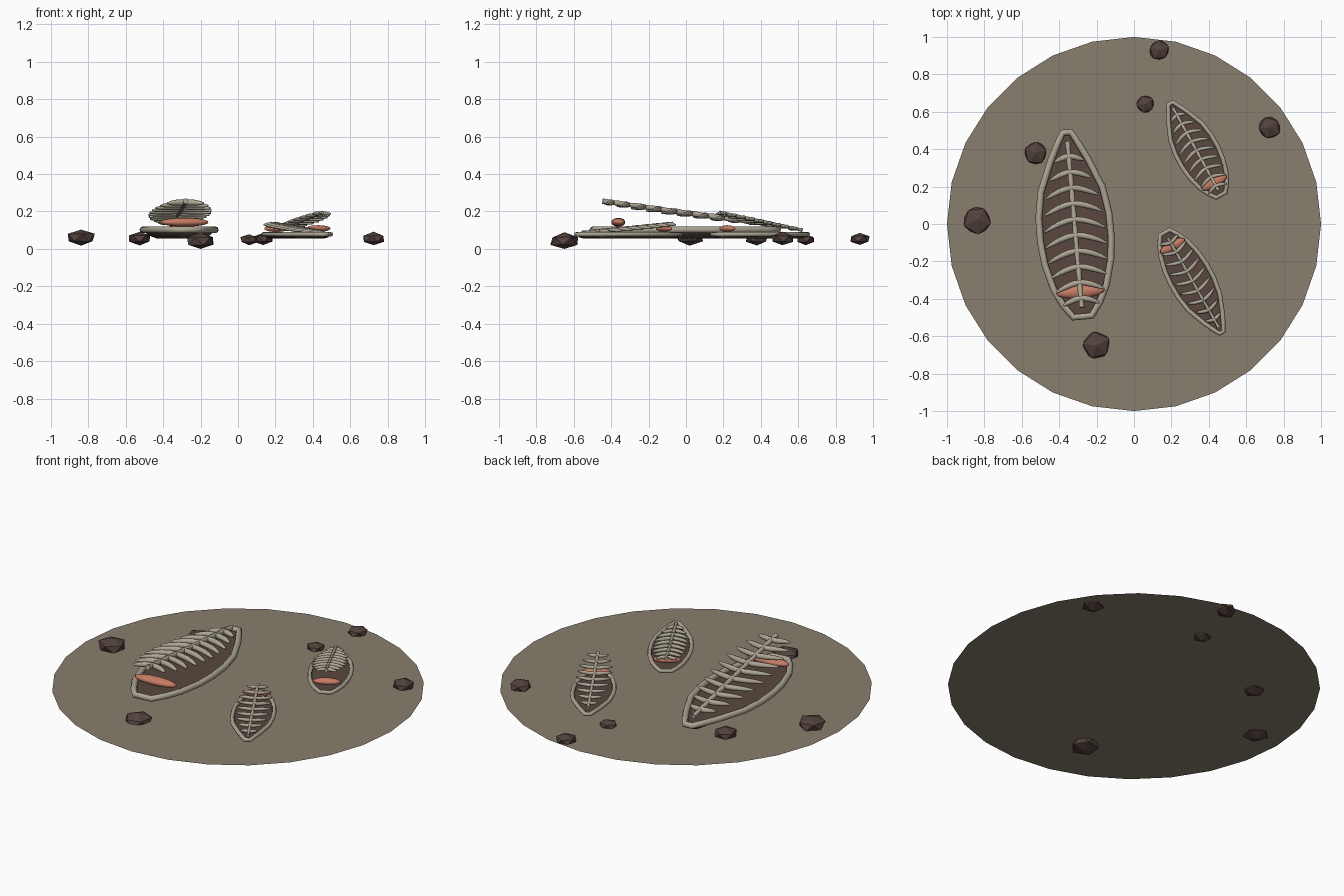
import bpy, bmesh, math, random
from mathutils import Vector, Matrix

random.seed(4)
cube = bpy.data.objects.get("Cube")
if cube:
    bpy.data.objects.remove(cube, do_unlink=True)


def material(name, rgb):
    mat = bpy.data.materials.new(name)
    mat.use_nodes = True
    colour = (*rgb, 1)
    mat.diffuse_color = colour
    mat.node_tree.nodes["Principled BSDF"].inputs["Base Color"].default_value = colour
    return mat


EARTH = material("earth", (0.25, 0.21, 0.155))
BONE = material("bone", (0.42, 0.38, 0.30))
HULL = material("dark_brown", (0.10, 0.064, 0.05))
CLAY = material("terracotta", (0.56, 0.20, 0.125))
STONE = material("stone", (0.085, 0.055, 0.045))


def add_mesh(name, mesh, mat, smooth=False):
    obj = bpy.data.objects.new(name, mesh)
    bpy.context.collection.objects.link(obj)
    mesh.materials.clear()
    mesh.materials.append(mat)
    for poly in mesh.polygons:
        poly.use_smooth = smooth
        poly.material_index = 0
    return obj


def from_bmesh(name, bm, mat, smooth=False):
    mesh = bpy.data.meshes.new(name)
    bm.to_mesh(mesh)
    bm.free()
    return add_mesh(name, mesh, mat, smooth)


def tubes(name, paths, mat, cyclic=False):
    """Each path is a list of (point, radius); all become one mesh."""
    curve = bpy.data.curves.new(name + "_path", "CURVE")
    curve.dimensions = "3D"
    curve.bevel_depth = 1
    curve.bevel_resolution = 2
    curve.use_fill_caps = True
    for path in paths:
        spline = curve.splines.new("POLY")
        spline.points.add(len(path) - 1)
        spline.use_cyclic_u = cyclic
        for p, (co, radius) in zip(spline.points, path):
            p.co = (*co, 1)
            p.radius = radius
    temp = bpy.data.objects.new(name + "_path", curve)
    bpy.context.collection.objects.link(temp)
    graph = bpy.context.evaluated_depsgraph_get()
    mesh = bpy.data.meshes.new_from_object(temp.evaluated_get(graph))
    bpy.data.objects.remove(temp, do_unlink=True)
    mesh.name = name
    return add_mesh(name, mesh, mat, True)


# Half-width of a pod along its length, tip to mouth
PROFILE = [(0, .022), (.07, .06), (.15, .10), (.31, .165), (.45, .188), (.58, .19),
           (.7, .178), (.84, .142), (.93, .098), (1, .05)]


def half_width(u):
    for (a, wa), (b, wb) in zip(PROFILE, PROFILE[1:]):
        if u <= b:
            return wa + (wb - wa) * (u - a) / (b - a)
    return PROFILE[-1][1]


def pod(name, tip, mouth, width, rim_z, tube_r, lid_back, lid_front, ribs):
    tip, mouth = Vector(tip), Vector(mouth)
    axis = mouth - tip
    length = axis.length
    forward = axis / length
    side = Vector((-forward.y, forward.x))

    def at(u, v, z):
        p = tip + axis * u + side * v
        return Vector((p.x, p.y, z))

    outline = [(u, w * width) for u, w in PROFILE]
    outline += [(u, -w) for u, w in reversed(outline)]

    # Rim around the hull
    tubes(name + "_rim", [[(at(u, v, rim_z), tube_r) for u, v in outline]], BONE, True)

    # Shallow hull with a sunken floor
    bm = bmesh.new()
    base_z = 0.055
    floor_z = rim_z - tube_r * 0.6
    rings = []
    for scale, z in ((.6, base_z), (.85, (base_z + rim_z) / 2 - .005),
                     (1, rim_z), (.9, floor_z)):
        rings.append([bm.verts.new(at(.5 + (u - .5) * (1 - (1 - scale) * .35), v * scale, z))
                      for u, v in outline])
    n = len(outline)
    for lower, upper in zip(rings, rings[1:]):
        for i in range(n):
            j = (i + 1) % n
            bm.faces.new((lower[i], lower[j], upper[j], upper[i]))
    bm.faces.new(rings[0])
    bm.faces.new(rings[-1])
    bmesh.ops.recalc_face_normals(bm, faces=bm.faces)
    from_bmesh(name + "_hull", bm, HULL)

    # Raised spine of the open lid
    def lid_z(u):
        return lid_back + (lid_front - lid_back) * u

    spine = [(at(k / 20, 0, lid_z(k / 20)), tube_r * (.85 if k % 2 else .65))
             for k in range(1, 20)]
    tubes(name + "_spine", [spine], BONE)

    # Paired ribs swept towards the mouth
    paths = []
    for k in range(ribs):
        u = .13 + .77 * k / (ribs - 1)
        reach = half_width(u) * width * .86
        sweep = reach * .34 / length
        for s in (-1, 1):
            paths.append([(at(u + sweep * t ** 1.6, s * reach * t,
                              lid_z(u + sweep * t ** 1.6) - reach * .10 * t * t),
                           tube_r * r)
                          for t, r in ((0, .8), (.25, .9), (.5, .85), (.75, .7), (1, .3))])
    tubes(name + "_ribs", paths, BONE)

    # Clay tongue lying across the mouth
    bm = bmesh.new()
    bmesh.ops.create_uvsphere(bm, u_segments=16, v_segments=10, radius=1)
    half = .13 * width
    thick = .024 * (length if length > .8 else .75)
    place = (Matrix.Translation(at(.865, 0, rim_z + thick * 1.7))
             @ Matrix.Rotation(math.atan2(side.y, side.x), 4, "Z")
             @ Matrix.Diagonal((half, thick * 1.5, thick, 1)))
    bmesh.ops.transform(bm, matrix=place, verts=bm.verts)
    from_bmesh(name + "_tongue", bm, CLAY, True)


# Flat round ground
bm = bmesh.new()
bmesh.ops.create_circle(bm, cap_ends=True, segments=28, radius=1,
                        matrix=Matrix.Translation((0, 0, .045)))
from_bmesh("ground_disc", bm, EARTH)

# Three pods
pod("large_pod", (-.36, .49), (-.275, -.495), 1, .102, .018, .125, .262, 10)
pod("back_pod", (.195, .645), (.465, .155), .58, .078, .012, .095, .200, 9)
pod("front_pod", (.468, -.58), (.165, -.045), .58, .078, .012, .085, .138, 9)

# Scattered rocks: x, y, centre height, radius
ROCKS = [(-.84, .02, .06, .08), (-.20, -.65, .047, .08), (-.525, .38, .055, .065),
         (.06, .64, .05, .052), (.135, .93, .053, .058), (.725, .515, .054, .065)]
for i, (x, y, z, r) in enumerate(ROCKS):
    bm = bmesh.new()
    bmesh.ops.create_icosphere(bm, subdivisions=1, radius=r)
    for v in bm.verts:
        v.co *= random.uniform(.94, 1.08)
        v.co.z *= .55
    low = min(v.co.z for v in bm.verts)
    bmesh.ops.rotate(bm, verts=bm.verts, matrix=Matrix.Rotation(random.uniform(0, 6), 3, "Z"))
    lift = -low if i == 1 else z
    bmesh.ops.translate(bm, verts=bm.verts, vec=(x, y, lift))
    from_bmesh("rock_%d" % (i + 1), bm, STONE)
